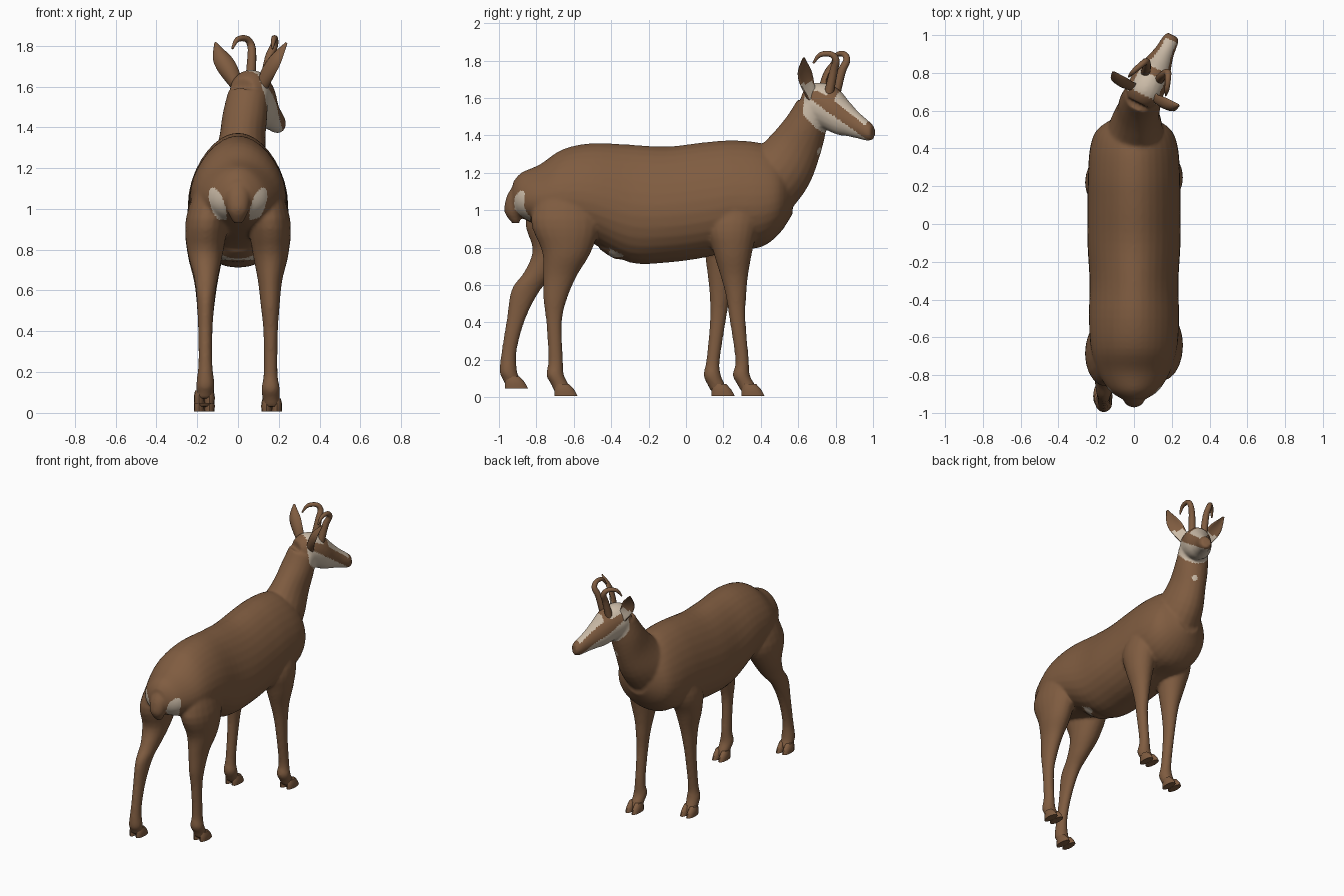
import bpy, bmesh, math
from mathutils import Vector

if "Cube" in bpy.data.objects:
    bpy.data.objects.remove(bpy.data.objects["Cube"], do_unlink=True)

X, Y, Z = Vector((1, 0, 0)), Vector((0, 1, 0)), Vector((0, 0, 1))
# The head is turned towards +x: its own origin, forward and side axes
HEAD = Vector((0.07, 0.73, 0))
FWD = Vector((0.45, 0.89, 0)).normalized()
SIDE = FWD.cross(Z)


def make_material(name, rgb):
    mat = bpy.data.materials.new(name)
    mat.use_nodes = True
    mat.diffuse_color = (*rgb, 1)
    mat.node_tree.nodes["Principled BSDF"].inputs["Base Color"].default_value = (*rgb, 1)
    return mat


BROWN = make_material("brown coat", (0.215, 0.108, 0.052))
CREAM = make_material("cream patches", (0.60, 0.50, 0.39))


def head_section(side, forward, z, w, d):
    return (*(HEAD + SIDE * side + FWD * forward + Z * z), w, d)


def smooth_path(sections, steps=4):
    """Catmull-Rom interpolation of whole sections."""
    pts = [Vector(s) for s in sections]
    out = []
    for i in range(len(pts) - 1):
        p0, p1, p2, p3 = pts[max(i - 1, 0)], pts[i], pts[i + 1], pts[min(i + 2, len(pts) - 1)]
        for k in range(steps):
            t = k / steps
            out.append((p1 * 2 + (p2 - p0) * t + (p0 * 2 - p1 * 5 + p2 * 4 - p3) * t ** 2
                        + (p1 * 3 - p0 - p2 * 3 + p3) * t ** 3) / 2)
    return out + [pts[-1]]


def finish(obj):
    bpy.ops.object.select_all(action='DESELECT')
    obj.select_set(True)
    bpy.context.view_layer.objects.active = obj
    bpy.ops.object.shade_smooth_by_angle(angle=math.radians(50))


def loft(name, sections, axis=None, side=X, n=20, cup=0, taper=0):
    """Skin of oval rings; each section is x, y, z, half width, half depth."""
    secs = smooth_path(sections)
    bm = bmesh.new()
    rings = []
    for i, sec in enumerate(secs):
        a, b = secs[max(i - 1, 0)], secs[min(i + 1, len(secs) - 1)]
        t = axis or Vector(b[:3]) - Vector(a[:3])
        t = t.normalized()
        s = (side - t * side.dot(t)).normalized()
        u = s.cross(t)
        ring = []
        for k in range(n):
            c, q = math.cos(k * math.tau / n), math.sin(k * math.tau / n)
            across = s * sec[3] * c * (1 - taper * q)
            ring.append(bm.verts.new(Vector(sec[:3]) + across + u * (sec[4] * q + cup * sec[3] * c * c)))
        rings.append(ring)
    for r, q in zip(rings, rings[1:]):
        for k in range(n):
            bm.faces.new((r[k], r[(k + 1) % n], q[(k + 1) % n], q[k]))
    bm.faces.new(rings[0])
    bm.faces.new(rings[-1])
    bmesh.ops.recalc_face_normals(bm, faces=bm.faces[:])
    mesh = bpy.data.meshes.new(name)
    bm.to_mesh(mesh)
    bm.free()
    mesh.materials.append(BROWN)
    mesh.materials.append(CREAM)
    obj = bpy.data.objects.new(name, mesh)
    bpy.context.collection.objects.link(obj)
    return obj


# Torso: y, centre z, half width, half height
TORSO = [(-.925, 1.08, .065, .07), (-.88, 1.08, .13, .12), (-.78, 1.08, .19, .165),
         (-.66, 1.1, .225, .225), (-.5, 1.09, .235, .268), (-.3, 1.035, .232, .315),
         (-.1, 1.03, .243, .31), (.1, 1.055, .243, .308), (.25, 1.08, .24, .293),
         (.4, 1.08, .23, .278), (.5, 1.09, .192, .215), (.57, 1.1, .09, .12)]
body_parts = [loft("torso", [(0, *s) for s in TORSO], axis=Y, n=32, taper=.18)]

# Neck and head
NECK = [(0, .38, 1.12, .18, .22), (.01, .5, 1.21, .145, .178), (.02, .58, 1.33, .115, .145),
        (.033, .64, 1.45, .11, .115), (.05, .68, 1.56, .1, .09)]
body_parts.append(loft("neck", NECK))
SKULL = [(-.1, 1.57, .07, .075), (-.05, 1.57, .098, .108), (.02, 1.555, .098, .124),
         (.09, 1.525, .088, .122), (.15, 1.49, .068, .095), (.21, 1.455, .052, .072),
         (.27, 1.425, .045, .055), (.302, 1.415, .033, .038)]
body_parts.append(loft("skull", [head_section(0, *s) for s in SKULL], axis=FWD, side=SIDE))

# Tail and belly tuft
TAIL = [(-.87, 1.14, .05, .05), (-.915, 1.07, .058, .045), (-.925, .99, .052, .045), (-.91, .93, .022, .02)]
body_parts.append(loft("tail", [(0, *s) for s in TAIL], axis=Z))
body_parts.append(loft("belly_tuft", [(0, -.46, .82, .07, .03), (0, -.38, .785, .1, .045),
                                      (0, -.3, .765, .04, .025)], axis=Y))

# Legs: y, z, half depth from shoulder or hip to ankle, sharing the widths
LEG_X = [.12, .152, .16, .157, .158, .16, .16, .16, .162, .165]
LEG_W = [.07, .104, .088, .06, .046, .036, .034, .045, .042, .042]
LEGS = {
    "left_hind": (1, [(-.64, 1.16, .12), (-.645, .95, .185), (-.638, .78, .132), (-.673, .65, .09),
                      (-.7, .52, .062), (-.705, .4, .042), (-.697, .2, .039), (-.7, .12, .047),
                      (-.675, .07, .047), (-.66, .03, .045)]),
    "right_hind": (-1, [(-.66, 1.16, .12), (-.68, .95, .18), (-.705, .79, .115), (-.775, .67, .09),
                        (-.855, .575, .078), (-.908, .42, .05), (-.945, .25, .04), (-.95, .14, .047),
                        (-.935, .1, .047), (-.925, .07, .045)]),
    "left_front": (1, [(.3, 1.16, .12), (.25, .93, .14), (.25, .78, .105), (.258, .65, .074),
                       (.267, .55, .056), (.275, .42, .043), (.3, .2, .036), (.295, .12, .046),
                       (.32, .07, .047), (.34, .03, .045)]),
    "right_front": (-1, [(.28, 1.16, .12), (.23, .93, .14), (.2, .78, .1), (.188, .65, .072),
                         (.182, .55, .056), (.172, .42, .043), (.145, .2, .036), (.14, .12, .046),
                         (.16, .07, .047), (.18, .03, .045)])}
for name, (sign, rows) in LEGS.items():
    secs = [(sign * x, y, z, w, d) for x, w, (y, z, d) in zip(LEG_X, LEG_W, rows)]
    body_parts.append(loft(name + "_leg", secs, axis=Z))
    # Cloven hoof: a pair of wedge toes
    y, z, _ = rows[-1]
    for toe in (-1, 1):
        x = sign * LEG_X[-1] + toe * .025
        finish(loft(f"{name}_{'inner' if toe * sign < 0 else 'outer'}_toe",
                    [(x, y, z + .04, .02, .035), (x, y + .01, z + .01, .026, .052),
                     (x, y + .018, z - .023, .025, .062)], axis=Z, n=12))

# Fuse the parts into one skin
bpy.ops.object.select_all(action='DESELECT')
for part in body_parts:
    part.select_set(True)
body = body_parts[0]
bpy.context.view_layer.objects.active = body
bpy.ops.object.join()
body.name = "body"
remesh = body.modifiers.new("fuse", 'REMESH')
remesh.mode = 'VOXEL'
remesh.voxel_size = 0.01
relax = body.modifiers.new("relax", 'SMOOTH')
relax.iterations = 6
for mod in ("fuse", "relax"):
    bpy.ops.object.modifier_apply(modifier=mod)
body.data.materials.clear()
body.data.materials.append(BROWN)
body.data.materials.append(CREAM)


def is_cream(p, normal):
    """Face mask, throat spot, rump patches and belly tuft."""
    rel = p - HEAD
    f, r, z = rel.dot(FWD), rel.dot(SIDE), p.z
    if p.y > .6 and z > 1.35:
        cheek = -.065 < f < .28 and max(1.43 - 1.4 * f, 1.35) < z < 1.58 - .72 * f
        crown = -.05 < f < .065 and abs(r) < .075 and normal.z > .4
        blaze = .105 < f < .275 and z > 1.675 - .8 * f - .15 * r
        return cheek or crown or blaze
    if p.y > .6:
        return (p - Vector((.075, .73, 1.31))).length < .03
    if p.y < -.83:
        return ((abs(p.x) - .103 - .3 * (z - 1.03)) / .036) ** 2 + ((z - 1.02) / .085) ** 2 < 1
    return -.41 < p.y < -.335 and .75 < z < .8 and abs(p.x) < .11


for poly in body.data.polygons:
    poly.material_index = int(is_cream(poly.center, poly.normal))
finish(body)

# Horns and ears, mirrored across the head
HORN = [(.04, .055, 1.61, .026), (.048, .09, 1.74, .022), (.063, .113, 1.8, .019),
        (.078, .09, 1.834, .016), (.1, .035, 1.83, .013), (.11, 0, 1.785, .005)]
EAR = [(.065, -.035, 1.6, .03, .025), (.105, -.05, 1.68, .046, .016),
       (.15, -.045, 1.75, .042, .012), (.195, -.015, 1.815, .006, .004)]
for sign, label in ((1, "left"), (-1, "right")):
    finish(loft(label + "_horn", [head_section(sign * s, f, z, w, w) for s, f, z, w in HORN],
                side=SIDE, n=12))
    ear = loft(label + "_ear", [head_section(sign * s, *rest) for s, *rest in EAR],
               side=SIDE * .9 - FWD * .35 * sign, n=16, cup=-.4)
    for poly in ear.data.polygons:
        poly.material_index = int(poly.center.z < 1.68 and poly.normal.dot(FWD) > .3)
    finish(ear)
